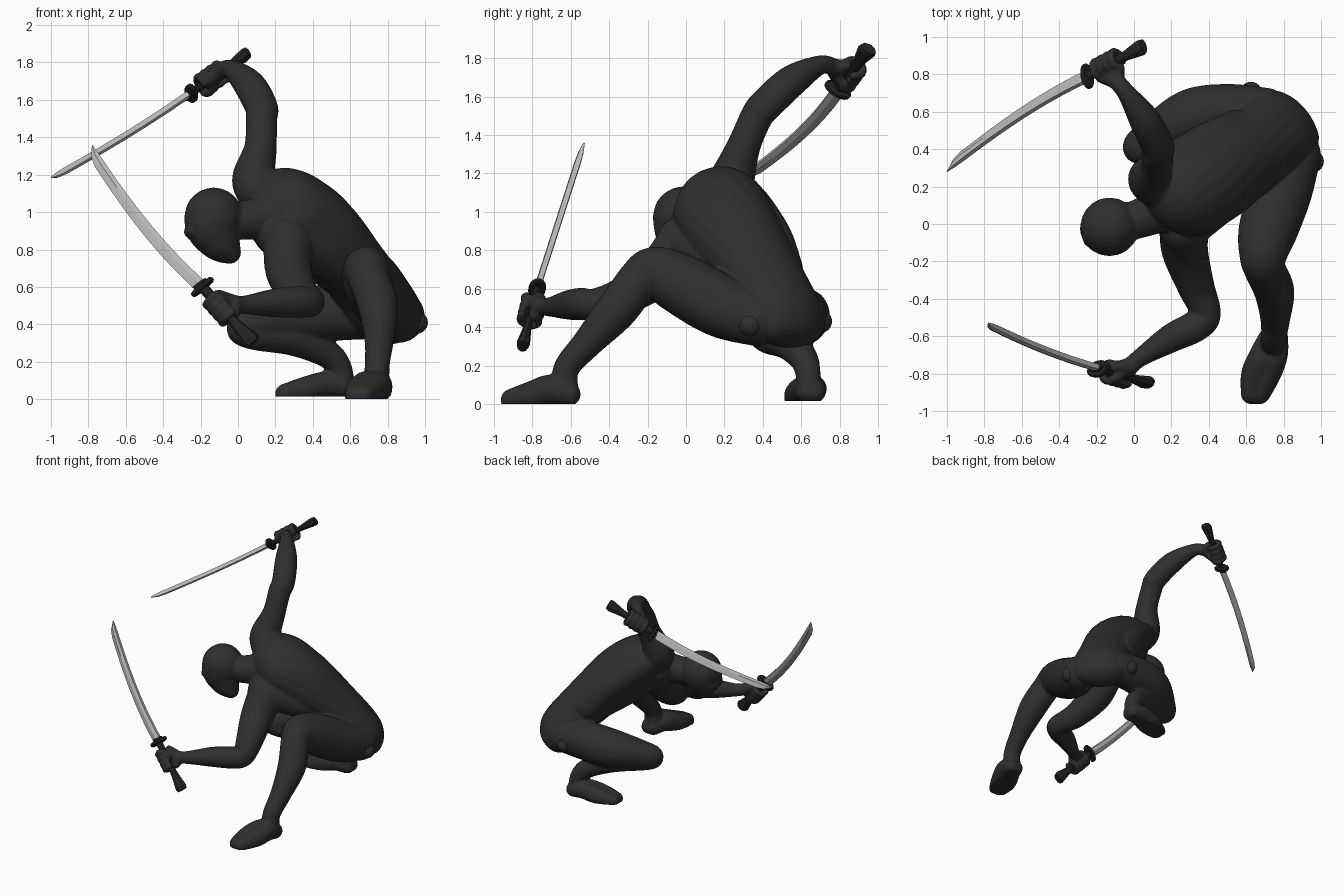
import bpy, bmesh, math
from mathutils import Vector, Matrix

if "Cube" in bpy.data.objects:
    bpy.data.objects.remove(bpy.data.objects["Cube"])


def material(name, c):
    m = bpy.data.materials.new(name)
    m.diffuse_color = (c, c, c, 1)
    m.use_nodes = True
    m.node_tree.nodes["Principled BSDF"].inputs["Base Color"].default_value = m.diffuse_color
    return m


SUIT = material("charcoal suit", 0.028)
GRIP = material("black grip", 0.017)
STEEL = material("pale steel", 0.5)


def add_object(name, mesh, mat, smooth):
    mesh.materials.clear()
    mesh.materials.append(mat)
    for p in mesh.polygons:
        p.use_smooth = smooth
        p.material_index = 0
    ob = bpy.data.objects.new(name, mesh)
    bpy.context.collection.objects.link(ob)
    return ob


# Unit ball used as the brush for every swept body part
bm = bmesh.new()
bmesh.ops.create_icosphere(bm, subdivisions=3, radius=1)
BALL_V = [v.co.copy() for v in bm.verts]
BALL_F = [[v.index for v in f.verts] for f in bm.faces]
bm.free()
verts, faces = [], []


def stamp(mat):
    base = len(verts)
    verts.extend(mat @ v for v in BALL_V)
    faces.extend([base + i for i in f] for f in BALL_F)


def spline(stations, steps):
    """Catmull-Rom through tuples of numbers."""
    n = len(stations)
    for i in range(n - 1):
        a, b, c, d = (stations[max(0, min(n - 1, i + k))] for k in (-1, 0, 1, 2))
        for s in range(steps + (i == n - 2)):
            t = s / steps
            yield [0.5 * (2 * q + (r - p) * t + (2 * p - 5 * q + 4 * r - u) * t * t
                          + (3 * q - p - 3 * r + u) * t ** 3) for p, q, r, u in zip(a, b, c, d)]


def limb(*stations, steps=9):
    """Swept ball, each station is x, y, z, radius."""
    for x, y, z, r in spline(stations, steps):
        stamp(Matrix.Translation((x, y, z)) @ Matrix.Diagonal((r, r, r, 1)))


def trunk(*stations):
    """Swept ellipsoid, each station is centre, sideways direction, half width, half depth."""
    pts = list(spline(stations, 16))
    for i, p in enumerate(pts):
        t = Vector(pts[min(i + 1, len(pts) - 1)][:3]) - Vector(pts[max(i - 1, 0)][:3])
        t.normalize()
        w = Vector(p[3:6])
        w = (w - t * w.dot(t)).normalized()
        m = Matrix((w * p[6], t.cross(w) * p[7], t * min(p[6], p[7]) * 0.7)).transposed().to_4x4()
        stamp(Matrix.Translation(p[:3]) @ m)


def hand(wrist, pommel, guard):
    """Palm beside the grip, with four fingers and a thumb wrapped round it."""
    wrist, p, g = Vector(wrist), Vector(pommel), Vector(guard)
    axis = (g - p).normalized()
    mid = p.lerp(g, 0.64)
    u = wrist - mid
    u = (u - axis * u.dot(axis)).normalized()
    v = axis.cross(u)
    for k in range(4):
        c = mid + axis * (0.043 * (k - 1.6))
        arc = [tuple(c + (u * math.cos(a) + v * math.sin(a)) * 0.050) + (0.022,)
               for a in [math.radians(20 + 50 * j) for j in range(6)]]
        limb(*arc, steps=3)
        limb(tuple(wrist) + (0.047,), tuple(c + u * 0.045) + (0.03,))
    limb(tuple(wrist) + (0.032,), tuple(mid + axis * 0.05 - v * 0.05) + (0.024,),
         tuple(mid + axis * 0.07 - u * 0.035 - v * 0.035) + (0.02,))


# Trunk, curled forward and twisted
trunk((0.83, 0.55, 0.39, 0.70, -0.71, 0, 0.20, 0.12),
      (0.78, 0.51, 0.47, 0.70, -0.71, 0, 0.23, 0.165),
      (0.64, 0.40, 0.67, 0.60, -0.78, -0.05, 0.22, 0.18),
      (0.43, 0.25, 0.885, 0.45, -0.82, -0.32, 0.245, 0.23),
      (0.26, 0.16, 1.02, 0.40, -0.76, -0.52, 0.245, 0.215),
      (0.17, 0.11, 1.015, 0.40, -0.76, -0.52, 0.15, 0.14))
limb((0.885, 0.46, 0.42, 0.105), (0.78, 0.58, 0.42, 0.105))
# Flanks and chest muscles
limb((0.26, -0.02, 0.85, 0.13), (0.45, 0.12, 0.77, 0.12), (0.58, 0.24, 0.68, 0.11))
limb((0.12, 0.25, 1.11, 0.11), (0.24, 0.34, 1.02, 0.112), (0.42, 0.44, 0.86, 0.115),
     (0.55, 0.50, 0.70, 0.11))
limb((0.24, -0.01, 0.86, 0.115), (0.20, 0.08, 0.89, 0.12), (0.15, 0.17, 0.98, 0.115))
# Neck and head
limb((0.20, 0.10, 0.98, 0.13), (0.06, 0.04, 0.96, 0.108), (-0.07, 0, 0.95, 0.10))
limb((-0.13, -0.015, 0.975, 0.157), (-0.135, -0.025, 0.92, 0.142),
     (-0.095, -0.03, 0.84, 0.105), (-0.045, -0.03, 0.785, 0.062))
limb((-0.235, -0.09, 0.90, 0.035), (-0.255, -0.025, 0.895, 0.035), (-0.235, 0.04, 0.90, 0.035))

# Raised arm
limb((0.16, 0.20, 1.09, 0.135), (0.085, 0.24, 1.17, 0.118), (0.12, 0.30, 1.34, 0.088),
     (0.125, 0.37, 1.50, 0.085), (0.125, 0.42, 1.56, 0.088), (0.06, 0.55, 1.68, 0.084),
     (-0.04, 0.70, 1.765, 0.05), (-0.10, 0.77, 1.75, 0.047))
# Lowered arm
limb((0.27, -0.02, 0.83, 0.135), (0.272, -0.14, 0.685, 0.125), (0.33, -0.33, 0.56, 0.1),
     (0.385, -0.48, 0.52, 0.08), (0.33, -0.545, 0.52, 0.085), (0.20, -0.61, 0.515, 0.077),
     (0.04, -0.71, 0.505, 0.05), (-0.02, -0.76, 0.51, 0.047))

# Forward leg
limb((0.86, 0.37, 0.44, 0.14), (0.79, 0.18, 0.51, 0.165), (0.72, -0.02, 0.62, 0.16),
     (0.69, -0.16, 0.69, 0.128), (0.70, -0.24, 0.65, 0.112), (0.75, -0.36, 0.49, 0.108),
     (0.755, -0.51, 0.32, 0.08), (0.745, -0.62, 0.19, 0.068), (0.74, -0.63, 0.08, 0.07))
# Folded leg
limb((0.70, 0.60, 0.45, 0.13), (0.50, 0.60, 0.46, 0.15), (0.30, 0.57, 0.44, 0.15),
     (0.10, 0.46, 0.40, 0.11), (0.03, 0.41, 0.375, 0.09), (0.10, 0.43, 0.34, 0.08),
     (0.30, 0.53, 0.32, 0.09), (0.48, 0.61, 0.24, 0.075), (0.545, 0.635, 0.16, 0.066),
     (0.555, 0.64, 0.08, 0.065))
# Feet, each widened from two side by side sweeps
for o in (-1, 1):
    limb((0.745 + 0.018 * o, -0.61, 0.05, 0.062), (0.72 + 0.025 * o, -0.70, 0.075, 0.078),
         (0.68 + 0.032 * o, -0.80, 0.045, 0.075), (0.65 + 0.02 * o, -0.905, 0.02, 0.06))
    limb((0.565, 0.65 + 0.018 * o, 0.065, 0.06), (0.47, 0.64 + 0.025 * o, 0.08, 0.068),
         (0.36, 0.615 + 0.035 * o, 0.055, 0.066), (0.25, 0.585 + 0.022 * o, 0.03, 0.052))

# Swords: pommel, guard, tip and the direction of the cutting edge
SWORDS = {
    "raised": ((0.05, 0.95, 1.85), (-0.25, 0.79, 1.635), (-1.0, 0.28, 1.185), (-0.20, 0.79, -0.56)),
    "lowered": ((0.08, -0.85, 0.30), (-0.19, -0.775, 0.60), (-0.78, -0.53, 1.36), (-0.8, -0.19, -0.56)),
}
hand((-0.10, 0.77, 1.75), *SWORDS["raised"][:2])
hand((-0.02, -0.76, 0.51), *SWORDS["lowered"][:2])

# Fuse all body parts into one smooth skin
mesh = bpy.data.meshes.new("body_parts")
mesh.from_pydata(verts, [], faces)
src = add_object("body_parts", mesh, SUIT, True)
rm = src.modifiers.new("fuse", 'REMESH')
rm.mode = 'VOXEL'
rm.voxel_size = 0.0095
sm = src.modifiers.new("soften", 'SMOOTH')
sm.factor, sm.iterations = 0.5, 4
deps = bpy.context.evaluated_depsgraph_get()
skin = bpy.data.meshes.new_from_object(src.evaluated_get(deps))
bpy.data.objects.remove(src)
for v in skin.vertices:          # flat soles
    v.co.z = max(v.co.z, 0.0 if v.co.y < 0 else 0.015)
add_object("body", skin, SUIT, True)


def finish(name, bm, mat, smooth=False):
    bmesh.ops.recalc_face_normals(bm, faces=bm.faces)
    me = bpy.data.meshes.new(name)
    bm.to_mesh(me)
    bm.free()
    return add_object(name, me, mat, smooth)


# Hip joints
for name, at in (("hip_joint_right", (0.955, 0.335, 0.41)), ("hip_joint_left", (0.625, 0.70, 0.43))):
    bm = bmesh.new()
    bmesh.ops.create_uvsphere(bm, u_segments=24, v_segments=14, radius=0.06,
                              matrix=Matrix.Translation(at))
    finish(name, bm, SUIT, True)


def loft(name, rings, mat):
    bm = bmesh.new()
    rows = [[bm.verts.new(p) for p in ring] for ring in rings]
    for a, b in zip(rows, rows[1:]):
        for i in range(len(a)):
            j = (i + 1) % len(a)
            bm.faces.new((a[i], a[j], b[j], b[i]))
    bm.faces.new(rows[0][::-1])
    bm.faces.new(rows[-1])
    finish(name, bm, mat)


def oval(c, w, s, a, b, n=16):
    return [c + w * (a * math.cos(2 * math.pi * i / n)) + s * (b * math.sin(2 * math.pi * i / n))
            for i in range(n)]


for name, data in SWORDS.items():
    p, g, tip, w = (Vector(q) for q in data)
    d = (tip - g).normalized()
    w = (w - d * w.dot(d)).normalized()
    s = d.cross(w)
    # Curved blade with a thick spine and a sharp edge
    rings = []
    for k in range(19):
        t = k / 18
        c = g.lerp(tip, t) + w * (0.046 * 4 * t * (1 - t))
        taper = 1 if t < 0.93 else max(0.03, (1 - t) / 0.07)
        h = (0.037 - 0.009 * t) * taper
        back = c - w * (0.030 - 0.03 * t ** 4)
        th = 0.017 * (0.2 + 0.8 * taper)
        rings.append([back - s * th * 0.8, back + w * h * 0.8 - s * th, back + w * h * 1.9,
                      back + w * h * 0.8 + s * th, back + s * th * 0.8])
    loft(name + "_blade", rings, STEEL)
    # Grip flaring to the pommel
    a = (g - p).normalized()
    gw = (w - a * w.dot(a)).normalized()
    gs = a.cross(gw)
    loft(name + "_grip", [oval(p.lerp(g, t), gw, gs, r, r * 0.7, 8) for t, r in
                          ((0, 0.044), (0.06, 0.05), (0.3, 0.032), (0.5, 0.026), (1, 0.03))], GRIP)
    # Guard and blade collar
    loft(name + "_guard", [oval(g + a * o, gw, gs, r, r * 0.6) for o, r in
                           ((-0.014, 0.066), (-0.008, 0.075), (0.008, 0.075), (0.014, 0.066))], GRIP)
    loft(name + "_collar", [oval(g + d * o, w, s, 0.042, 0.02) for o in (0, 0.03)], GRIP)
